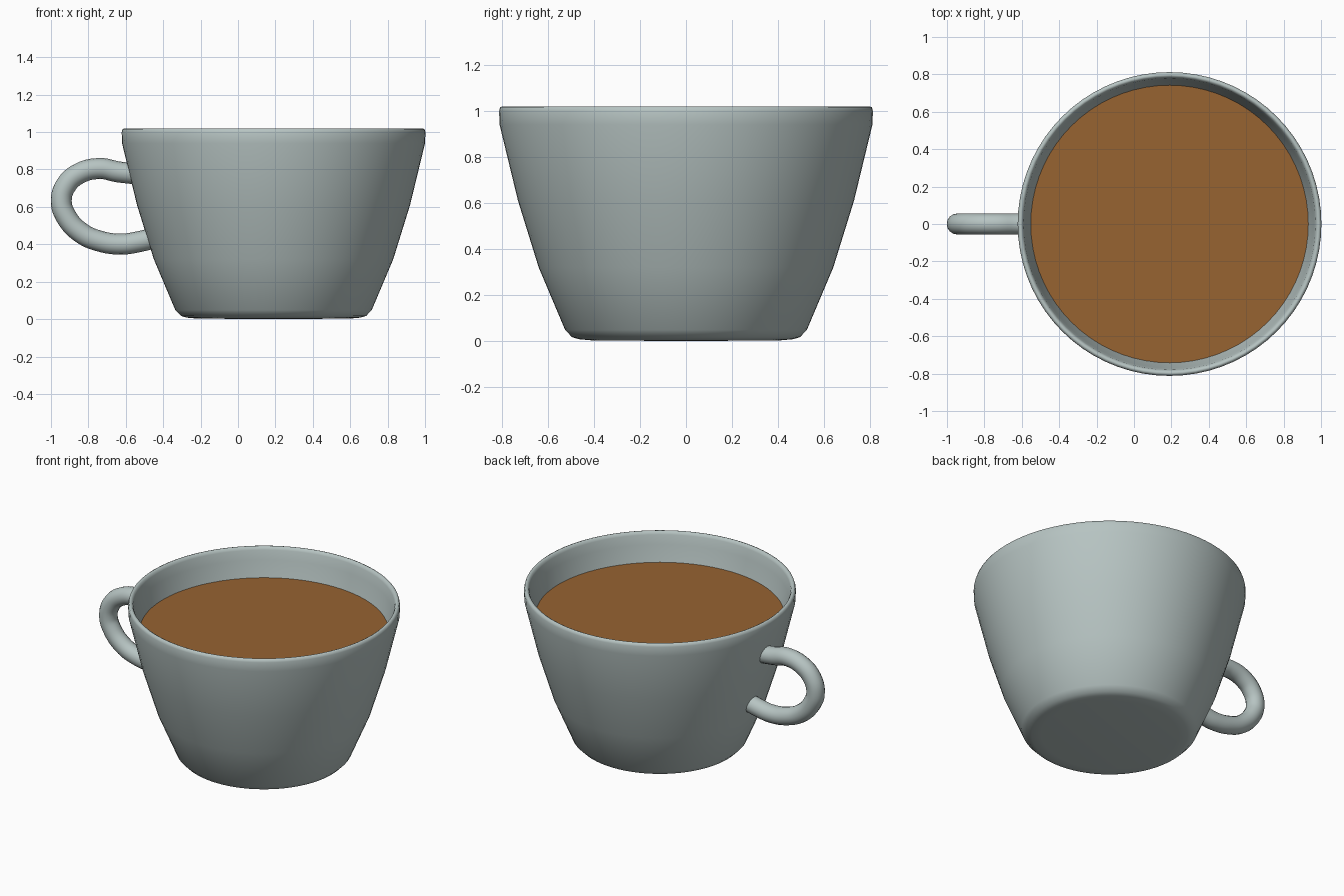
import bpy
import bmesh
import math

if "Cube" in bpy.data.objects:
    bpy.data.objects.remove(bpy.data.objects["Cube"])

CX = 0.19  # cup axis


def material(name, rgb):
    m = bpy.data.materials.new(name)
    m.diffuse_color = (*rgb, 1.0)
    m.use_nodes = True
    m.node_tree.nodes["Principled BSDF"].inputs["Base Color"].default_value = m.diffuse_color
    return m


ceramic = material("grey green ceramic", (0.47, 0.55, 0.54))
coffee = material("brown coffee", (0.31, 0.125, 0.031))


def lathe(name, profile, mat, steps=72):
    """Spin a (radius, height) profile around the cup axis."""
    bm = bmesh.new()
    verts = [bm.verts.new((r, 0, z)) for r, z in profile]
    edges = [bm.edges.new(p) for p in zip(verts, verts[1:])]
    bmesh.ops.spin(bm, geom=verts + edges, cent=(0, 0, 0), axis=(0, 0, 1),
                   angle=math.tau, steps=steps)
    bmesh.ops.remove_doubles(bm, verts=bm.verts, dist=1e-4)
    bmesh.ops.recalc_face_normals(bm, faces=bm.faces)
    mesh = bpy.data.meshes.new(name)
    bm.to_mesh(mesh)
    bm.free()
    mesh.materials.append(mat)
    mesh.shade_smooth()
    ob = bpy.data.objects.new(name, mesh)
    ob.location.x = CX
    bpy.context.collection.objects.link(ob)
    return ob


# Cup: underside, flared outer wall, rounded rim, inner wall and floor
lathe("cup_body", [
    (0, 0), (0.41, 0.003), (0.465, 0.008), (0.495, 0.017), (0.525, 0.048),
    (0.64, 0.32), (0.73, 0.61), (0.81, 0.94), (0.812, 1.0), (0.807, 1.016),
    (0.797, 1.02), (0.787, 1.015), (0.78, 1.0), (0.77, 0.94),
    (0.742, 0.835), (0.685, 0.61), (0.595, 0.32), (0.49, 0.08),
    (0.44, 0.055), (0, 0.05)], ceramic)

# Coffee surface
bpy.ops.mesh.primitive_circle_add(vertices=72, radius=0.743, fill_type='NGON',
                                  location=(CX, 0, 0.835))
surface = bpy.context.object
surface.name = "coffee_surface"
surface.data.materials.append(coffee)

# Handle: round tube along a smooth loop, ends buried in the wall
path = [(-0.56, 0.778), (-0.64, 0.787), (-0.74, 0.805), (-0.85, 0.778),
        (-0.92, 0.715), (-0.945, 0.63), (-0.92, 0.55), (-0.84, 0.462),
        (-0.74, 0.417), (-0.62, 0.401), (-0.54, 0.412), (-0.455, 0.432)]
curve = bpy.data.curves.new("handle", 'CURVE')
curve.dimensions = '3D'
curve.bevel_depth = 0.056
curve.bevel_resolution = 6
curve.resolution_u = 6
curve.use_fill_caps = True
spline = curve.splines.new('BEZIER')
spline.bezier_points.add(len(path) - 1)
for p, (x, z) in zip(spline.bezier_points, path):
    p.co = (x, 0, z)
    p.handle_left_type = p.handle_right_type = 'AUTO'
curve.materials.append(ceramic)
handle = bpy.data.objects.new("handle", curve)
bpy.context.collection.objects.link(handle)
